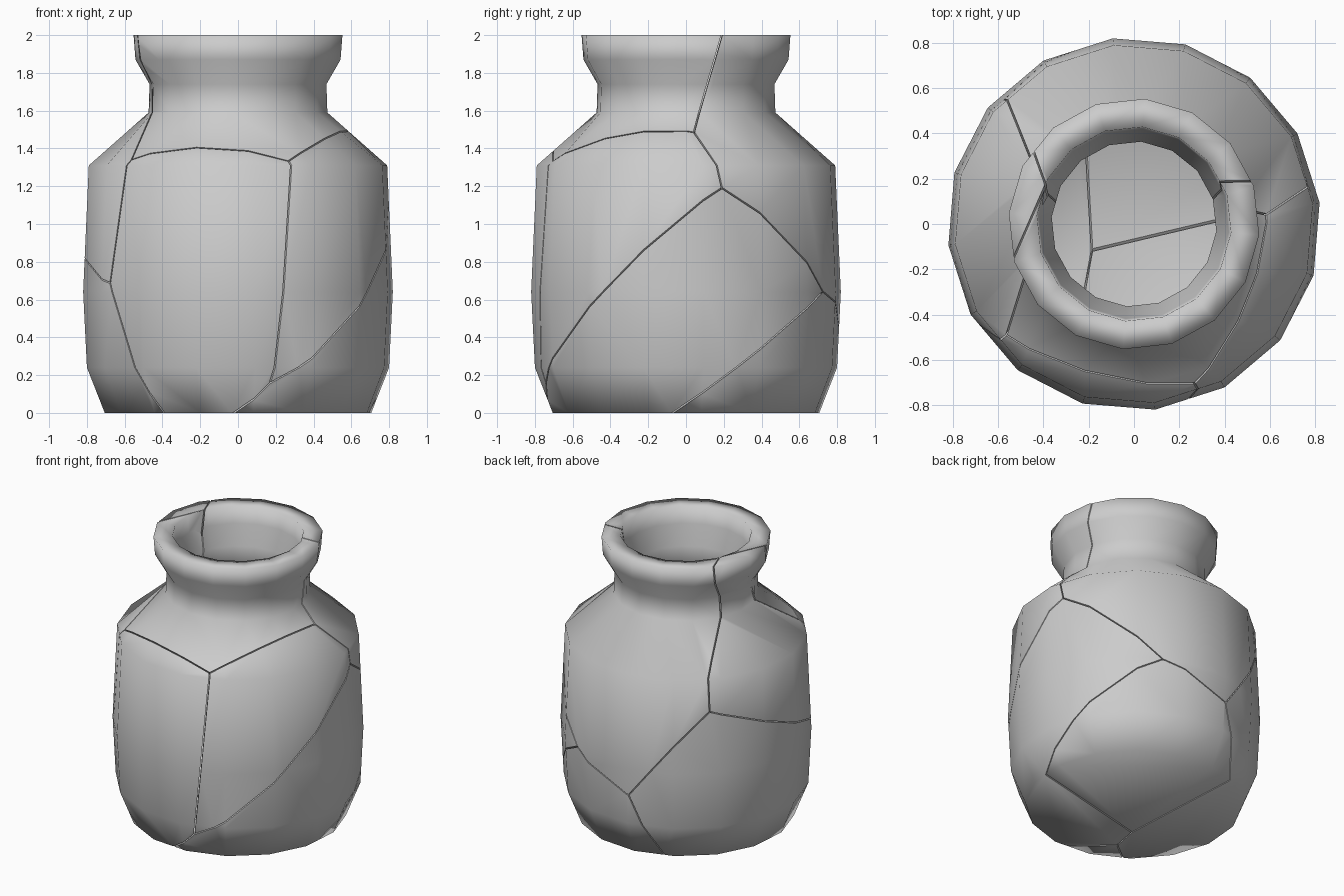
import bpy, bmesh, math, random
from mathutils import Vector

if "Cube" in bpy.data.objects:
    bpy.data.objects.remove(bpy.data.objects["Cube"])

SIDES = 16
GAP = 0.0035

# Wall profile: outside from base to rim, then inside back down (radius, z, twist in degrees)
PROFILE = [(0.71, 0, 6.5), (0.805, 0.24, 6.5), (0.825, 0.64, 6.5), (0.795, 1.31, 6.5),
           (0.475, 1.59, -5), (0.47, 1.74, -5), (0.545, 1.87, -5), (0.555, 2.0, -5),
           (0.43, 2.0, -5), (0.42, 1.88, -5), (0.365, 1.74, -5), (0.365, 1.59, -5),
           (0.68, 1.26, 6.5), (0.71, 0.64, 6.5), (0.69, 0.27, 6.5), (0.60, 0.12, 6.5)]

# Rough middle of every shard
SHARDS = {
    "front_shard": (-0.15, -0.75, 0.7), "front_rim_shard": (0.1, -0.45, 1.75),
    "right_shoulder_shard": (0.65, -0.45, 1.05), "right_base_shard": (0.6, -0.1, 0.35),
    "back_base_shard": (0.2, 0.55, 0.2), "back_rim_shard": (0.3, 0.6, 1.3),
    "left_rim_shard": (-0.6, -0.05, 1.4), "left_base_shard": (-0.6, 0.1, 0.4),
}

# Points on the cracks and the shards that meet there
CRACKS = [
    ((-0.56, -0.47, 1.34), (0, 1, 6)), ((0.26, -0.70, 1.33), (0, 1, 2)),
    ((0.18, -0.76, 0.14), (0, 2, 3)), ((-0.67, -0.48, 0.68), (0, 6, 7)),
    ((0.58, 0.05, 1.48), (1, 2, 5)), ((0.78, 0.19, 1.19), (2, 3, 5)),
    ((0.38, 0.73, 0.65), (3, 4, 5)), ((-0.08, 0.82, 0.46), (4, 5, 7)),
    ((-0.60, 0.54, 1.06), (5, 6, 7)), ((0.0, -0.71, 0), (0, 3)),
    ((-0.42, -0.57, 0), (0, 7)), ((0.70, -0.10, 0), (3, 4)),
    ((-0.32, 0.63, 0), (4, 7)), ((-0.18, -0.10, 0.12), (3, 4, 7)),
    ((0.52, 0.17, 2), (1, 5)), ((-0.42, 0.34, 2), (5, 6)), ((-0.53, -0.10, 2), (1, 6)),
]
CRACKS = [(Vector(p), ids) for p, ids in CRACKS]


def misfit(seeds):
    """How far the cell borders lie from the crack points."""
    total = 0.0
    for p, ids in CRACKS:
        d = [(p - s).length_squared for s in seeds]
        for n, i in enumerate(ids):
            for j in ids[n + 1:]:
                gap = max((seeds[i] - seeds[j]).length, 0.15)
                total += ((d[i] - d[j]) / (2 * gap)) ** 2
        near = max(d[i] for i in ids)
        for k in range(len(seeds)):
            if k not in ids and d[k] < near:
                total += (near - d[k]) ** 2
    return total


def fit_seeds():
    """Nudge the shard middles until the cells follow the cracks."""
    rng = random.Random(4)
    seeds = [Vector(s) for s in SHARDS.values()]
    best, step = misfit(seeds), 0.1
    for _ in range(14000):
        i = rng.randrange(len(seeds))
        old = seeds[i].copy()
        seeds[i] = old + Vector([rng.gauss(0, step) for _ in range(3)])
        score = misfit(seeds)
        if score < best:
            best, step = score, min(step * 1.3, 0.15)
        else:
            seeds[i], step = old, max(step * 0.985, 0.002)
    return seeds


def pot_mesh():
    """Hollow lathed pot with a closed wall."""
    bm = bmesh.new()
    rings = []
    for r, z, twist in PROFILE:
        angles = [math.radians(twist + 360 * k / SIDES) for k in range(SIDES)]
        rings.append([bm.verts.new((r * math.cos(a), r * math.sin(a), z)) for a in angles])
    for lo, hi in zip(rings, rings[1:]):
        for k in range(SIDES):
            n = (k + 1) % SIDES
            bm.faces.new((lo[k], lo[n], hi[n], hi[k]))
    bm.faces.new(rings[0][::-1])
    bm.faces.new(rings[-1])
    for f in bm.faces:
        f.smooth = True
    return bm


def cut(bm, point, normal):
    """Remove everything beyond the plane and cap the wall."""
    res = bmesh.ops.bisect_plane(bm, geom=bm.verts[:] + bm.edges[:] + bm.faces[:], dist=1e-5,
                                 plane_co=point, plane_no=normal, clear_outer=True)
    edges = [e for e in res["geom_cut"]
             if isinstance(e, bmesh.types.BMEdge) and e.is_boundary]
    if edges:
        fill = bmesh.ops.triangle_fill(bm, use_beauty=True, edges=edges, normal=normal)
        for f in fill["geom"]:
            if isinstance(f, bmesh.types.BMFace):
                f.smooth = False


# Break the pot into its shards
seeds = fit_seeds()
for i, name in enumerate(SHARDS):
    bm = pot_mesh()
    for j, other in enumerate(seeds):
        if j != i:
            normal = (other - seeds[i]).normalized()
            cut(bm, (seeds[i] + other) / 2 - normal * GAP, normal)
    bmesh.ops.recalc_face_normals(bm, faces=bm.faces[:])
    for e in bm.edges:
        if len({f.smooth for f in e.link_faces}) > 1:
            e.smooth = False
    mesh = bpy.data.meshes.new(name)
    bm.to_mesh(mesh)
    bm.free()
    bpy.context.collection.objects.link(bpy.data.objects.new(name, mesh))
